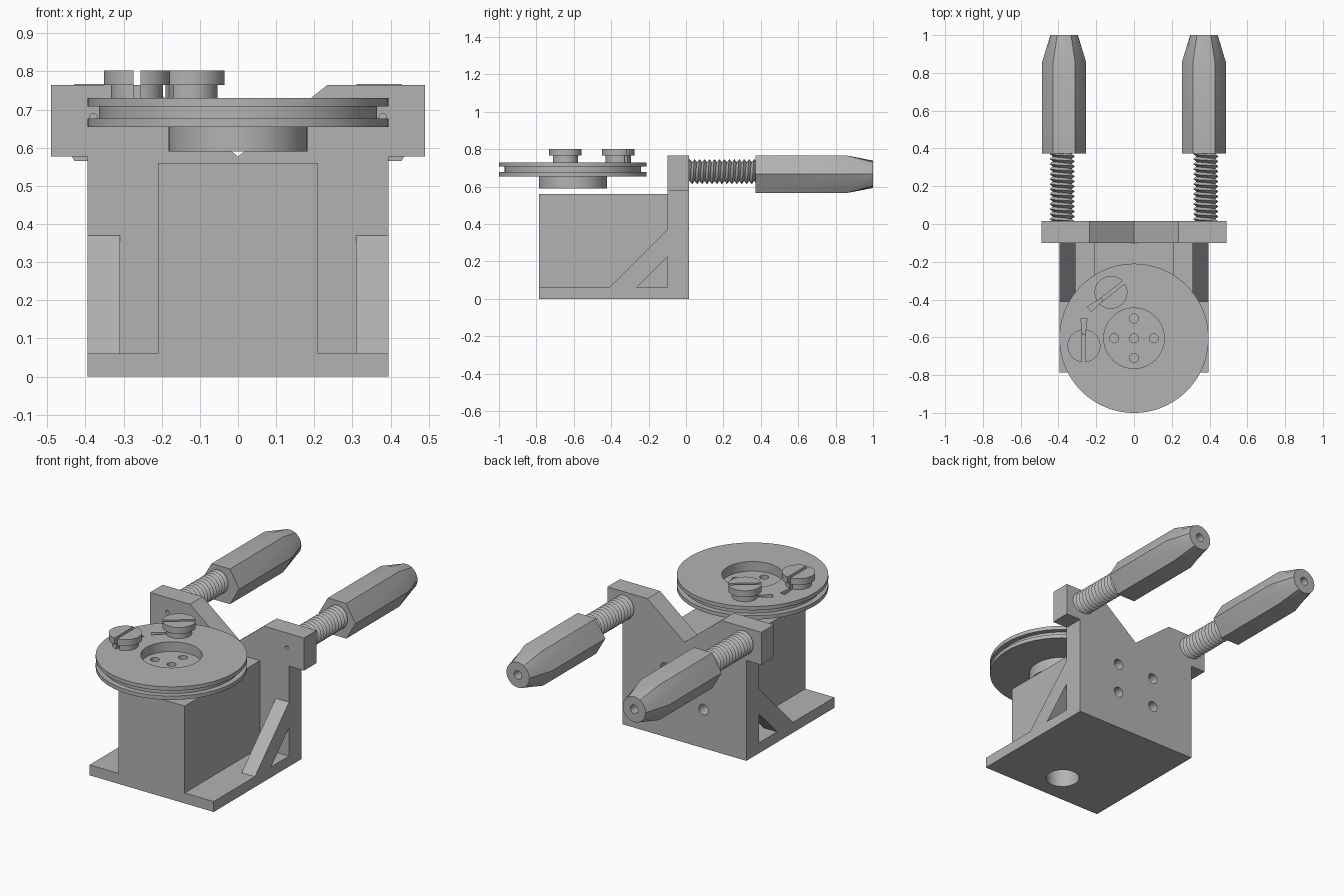
import bpy, bmesh
from math import pi, sin, cos, radians
from mathutils import Matrix, Vector

cube = bpy.data.objects.get("Cube")
if cube:
    bpy.data.objects.remove(cube, do_unlink=True)

grey = bpy.data.materials.new("plain_grey")
grey.use_nodes = True
grey.diffuse_color = (0.45, 0.45, 0.45, 1)
grey.node_tree.nodes["Principled BSDF"].inputs["Base Color"].default_value = (0.45, 0.45, 0.45, 1)


def finish(name, bm):
    """Turn a bmesh into a named, shaded object."""
    bmesh.ops.remove_doubles(bm, verts=bm.verts, dist=1e-5)
    bmesh.ops.recalc_face_normals(bm, faces=bm.faces)
    mesh = bpy.data.meshes.new(name)
    bm.to_mesh(mesh)
    bm.free()
    mesh.materials.append(grey)
    obj = bpy.data.objects.new(name, mesh)
    bpy.context.collection.objects.link(obj)
    return obj


def loft(name, rings, caps=True):
    """Skin a list of equally long closed rings."""
    bm = bmesh.new()
    rows = [[bm.verts.new(p) for p in ring] for ring in rings]
    n = len(rows[0])
    for a, b in zip(rows, rows[1:]):
        for i in range(n):
            j = (i + 1) % n
            bm.faces.new((a[i], a[j], b[j], b[i]))
    if caps:
        bm.faces.new(rows[0])
        bm.faces.new(rows[-1])
    return finish(name, bm)


def prism(name, outline, axis, lo, hi):
    """Extrude a 2D outline along x, y or z."""
    place = {"x": lambda a, b, d: (d, a, b),
             "y": lambda a, b, d: (a, d, b),
             "z": lambda a, b, d: (a, b, d)}[axis]
    return loft(name, [[place(a, b, d) for a, b in outline] for d in (lo, hi)])


def rect(a0, a1, b0, b1):
    return [(a0, b0), (a1, b0), (a1, b1), (a0, b1)]


def circle(a, b, r, n=32):
    return [(a + r * cos(2 * pi * i / n), b + r * sin(2 * pi * i / n)) for i in range(n)]


def cut(obj, cutters):
    """Subtract the cutters, then delete them."""
    for c in cutters:
        mod = obj.modifiers.new("cut", "BOOLEAN")
        mod.operation = "DIFFERENCE"
        mod.solver = "EXACT"
        mod.object = c
    bpy.context.view_layer.update()
    graph = bpy.context.evaluated_depsgraph_get()
    mesh = bpy.data.meshes.new_from_object(obj.evaluated_get(graph))
    obj.modifiers.clear()
    obj.data = mesh
    for c in cutters:
        bpy.data.objects.remove(c, do_unlink=True)


BACK, FACE, FRONT = 0.015, -0.10, -0.785
WIDE, AXLE_Y = 0.395, -0.605
ROD_X, ROD_Z = 0.38, 0.68
parts = []

# Upright plate with two ears and a V notch
half = [(WIDE, 0), (WIDE, 0.577), (0.49, 0.577), (0.49, 0.765), (0.235, 0.765)]
outline = half + [(0, 0.577)] + [(-x, z) for x, z in reversed(half)]
plate = prism("back_plate", outline, "y", FACE, BACK)
holes = [prism("bolt_hole", circle(x, z, 0.03), "y", -0.08, 0.1)
         for x in (-0.122, 0.122) for z in (0.222, 0.397)]
holes += [prism("pin_hole", circle(s * ROD_X, ROD_Z, 0.01, 16), "y", -0.2, -0.05) for s in (-1, 1)]
cut(plate, holes)
parts.append(plate)

# Base and central block share an access hole from below
base = prism("base", rect(-WIDE, WIDE, FRONT, FACE), "z", 0, 0.06)
block = prism("center_block", rect(-0.21, 0.21, FRONT, FACE), "z", 0.06, 0.56)
for body in (base, block):
    cut(body, [prism("access_hole", circle(0, AXLE_Y, 0.09, 48), "z", -0.1, 0.4)])
    parts.append(body)

# Diagonal side braces
brace = [(-0.41, 0.06), (-0.265, 0.06), (FACE, 0.225), (FACE, 0.37)]
for side, lo in (("right", -WIDE), ("left", 0.31)):
    parts.append(prism(side + "_brace", brace, "x", lo, lo + 0.085))

# Grooved wheel with a hub and a round recess
profile = [(0, 0.59), (0.182, 0.59), (0.182, 0.655), (WIDE, 0.655), (WIDE, 0.677),
           (0.365, 0.677), (0.365, 0.708), (WIDE, 0.708), (WIDE, 0.73),
           (0.16, 0.73), (0.16, 0.675), (0, 0.675)]
bm = bmesh.new()
line = [bm.verts.new((r, AXLE_Y, z)) for r, z in profile]
edges = [bm.edges.new(pair) for pair in zip(line, line[1:])]
bmesh.ops.spin(bm, geom=line + edges, cent=(0, AXLE_Y, 0), axis=(0, 0, 1),
               angle=2 * pi, steps=96, use_merge=True)
wheel = finish("wheel", bm)
cutters = [prism("hub_hole", circle(dx, AXLE_Y + dy, 0.024, 24), "z", 0.5, 0.7)
           for dx, dy in ((0, 0), (0.105, 0), (-0.105, 0), (0, 0.105), (0, -0.105))]

# Slotted clamp screws, each with a tapered groove in the wheel
wedge = [(0.06, -0.008), (0.145, -0.016), (0.145, 0.016), (0.06, 0.008)]
for name, x, y, angle in (("rear_screw", -0.122, -0.362, 218), ("front_screw", -0.265, -0.645, 90)):
    turn = Matrix.Translation((x, y, 0)) @ Matrix.Rotation(radians(angle), 4, "Z")
    groove = prism("groove", wedge, "z", 0.708, 0.8)
    groove.data.transform(turn)
    cutters.append(groove)
    screw = loft(name, [[(a, b, z) for a, b in circle(x, y, r, 48)]
                        for r, z in ((0.068, 0.729), (0.068, 0.765), (0.087, 0.765), (0.087, 0.802))])
    slot = prism("slot", rect(-0.2, 0.2, -0.009, 0.009), "z", 0.7, 0.9)
    slot.data.transform(turn)
    cut(screw, [slot])
    parts.append(screw)
cut(wheel, cutters)
parts.append(wheel)


def section(x, z, y, radius, hexagonal=False, n=24):
    """Ring around the y axis, round or six-sided."""
    ring = []
    for i in range(n):
        a = 2 * pi * i / n
        r = radius
        if hexagonal:
            r *= cos(pi / 6) / cos(a % (pi / 3) - pi / 6)
        ring.append((x + r * cos(a), y, z + r * sin(a)))
    return ring


PITCH, TURNS, N = 0.0265, 15, 24
for s, side in ((-1, "right"), (1, "left")):
    # Threaded rod: crest and root alternate along a helix
    rings = []
    for k in range(-2, 2 * TURNS + 1):
        ring = []
        for i in range(N):
            a = 2 * pi * i / N
            y = min(max((k / 2 + i / N) * PITCH, 0.0), 0.39)
            r = 0.067 if k % 2 else 0.05
            ring.append((s * ROD_X + r * cos(a), y, ROD_Z + r * sin(a)))
        rings.append(ring)
    # Close the helical seam by stepping one full turn (two rows)
    bm = bmesh.new()
    rows = [[bm.verts.new(p) for p in ring] for ring in rings]
    for k in range(len(rows) - 3):
        for i in range(N):
            step = 2 if i == N - 1 else 0
            j = (i + 1) % N
            bm.faces.new((rows[k][i], rows[k + step][j], rows[k + 1 + step][j], rows[k + 1][i]))
    parts.append(finish(side + "_threaded_rod", bm))

    # Hexagonal handle lofted to a round, drilled tip
    x, z = s * 0.37, 0.666
    parts.append(loft(side + "_handle", [
        section(x, z, 0.372, 0.117, True), section(x, z, 0.855, 0.117, True),
        section(x, z, 1.0, 0.073), section(x, z, 1.0, 0.024), section(x, z, 0.8, 0.024)]))

# Smooth the round surfaces, keeping edges sharp
bpy.ops.object.select_all(action="DESELECT")
for obj in parts:
    obj.select_set(True)
bpy.context.view_layer.objects.active = parts[0]
bpy.ops.object.shade_smooth_by_angle(angle=radians(25))
